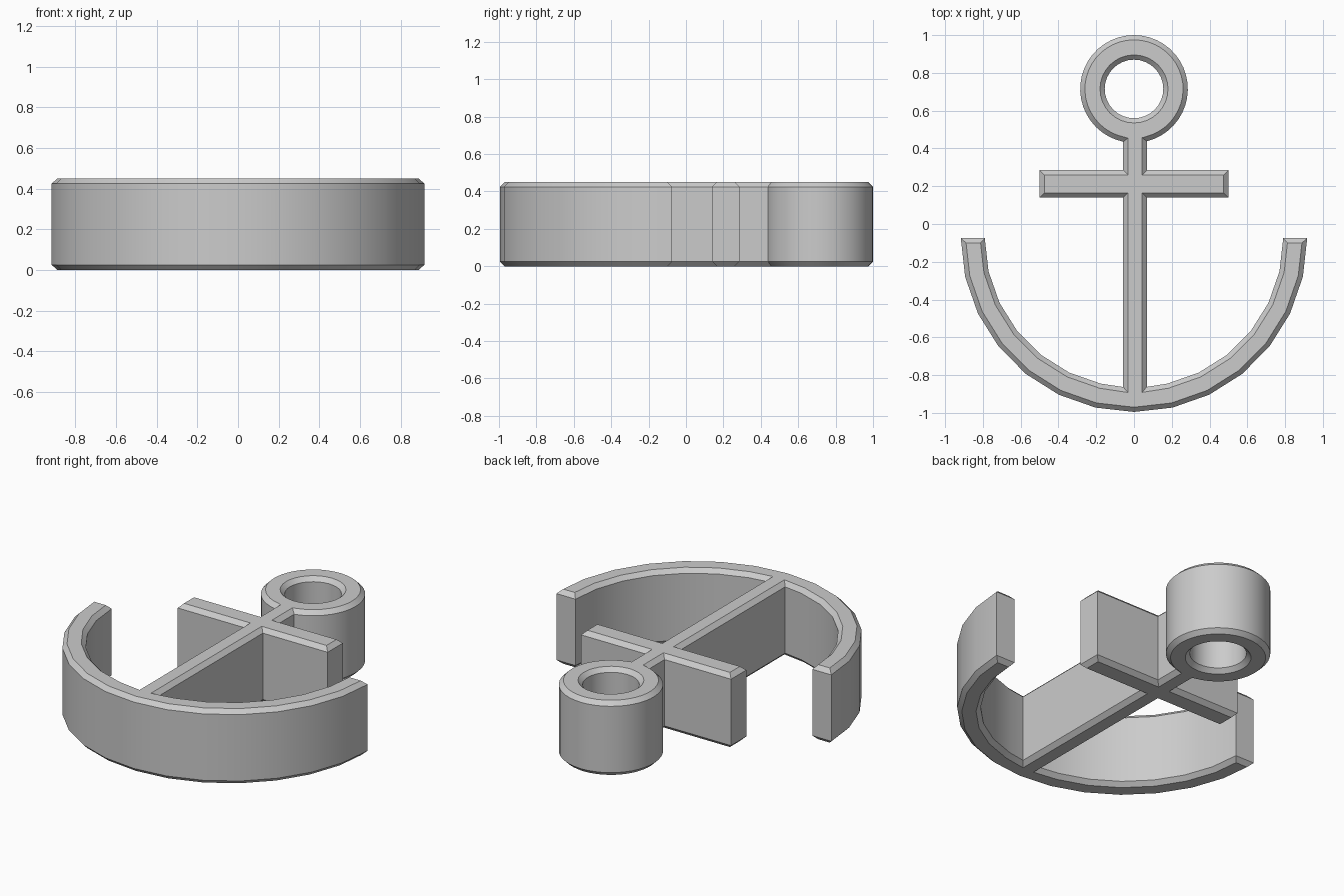
import bpy, bmesh
from math import sin, cos, pi, asin, sqrt

if "Cube" in bpy.data.objects:
    bpy.data.objects.remove(bpy.data.objects["Cube"])

HEIGHT, CHAMFER = 0.45, 0.025
ARC_Y, BAR_LOW, BAR_HIGH, BAR_X = -0.075, 0.14, 0.285, 0.5
RING_Y, RING_R, HOLE_R = 0.715, 0.285, 0.155


def half_outline(side, shank):
    """Outline of one half of the anchor, from the bottom point round to the ring hole."""
    pts = []
    # outer and inner edge of the curved arms
    for i in range(8):
        a = pi / 2 * (1 - i / 7)
        pts.append((0.917 * cos(a), ARC_Y - 0.92 * sin(a)))
    for i in range(7):
        a = pi / 2 * i / 7
        pts.append((0.79 * cos(a), ARC_Y - 0.79 * sin(a)))
    # shank and crossbar
    pts += [(shank, ARC_Y - sqrt(0.79 ** 2 - shank ** 2)), (shank, BAR_LOW),
            (BAR_X, BAR_LOW), (BAR_X, BAR_HIGH), (shank, BAR_HIGH)]
    # ring outside, then its hole
    start = asin(shank / RING_R)
    for i in range(21):
        a = start + (pi - start) * i / 20
        pts.append((RING_R * sin(a), RING_Y - RING_R * cos(a)))
    for i in range(17):
        a = pi * (1 - i / 16)
        pts.append((HOLE_R * sin(a), RING_Y - HOLE_R * cos(a)))
    return [(side * (x if x > 1e-6 else 0), y) for x, y in pts]


bm = bmesh.new()
for side, shank in ((1, 0.068), (-1, 0.057)):
    outline = half_outline(side, shank)
    low = [bm.verts.new((x, y, 0)) for x, y in outline]
    high = [bm.verts.new((x, y, HEIGHT)) for x, y in outline]
    bm.faces.new(low)
    bm.faces.new(high)
    for i in range(len(outline)):
        j = (i + 1) % len(outline)
        if outline[i][0] or outline[j][0]:      # leave the centre seam open
            bm.faces.new((low[i], low[j], high[j], high[i]))
bmesh.ops.remove_doubles(bm, verts=bm.verts[:], dist=1e-5)
bmesh.ops.recalc_face_normals(bm, faces=bm.faces[:])

# chamfer the top and bottom rims
bm.normal_update()
rims = [e for e in bm.edges if len(e.link_faces) == 2
        and sum(abs(f.normal.z) > 0.9 for f in e.link_faces) == 1]
bmesh.ops.bevel(bm, geom=rims, offset=CHAMFER, segments=1, profile=0.5,
                affect='EDGES', clamp_overlap=False)
bmesh.ops.recalc_face_normals(bm, faces=bm.faces[:])

mesh = bpy.data.meshes.new("anchor")
bm.to_mesh(mesh)
bm.free()
anchor = bpy.data.objects.new("anchor", mesh)
bpy.context.collection.objects.link(anchor)
bpy.context.view_layer.objects.active = anchor
anchor.select_set(True)
bpy.ops.object.shade_smooth_by_angle(angle=pi / 6)
